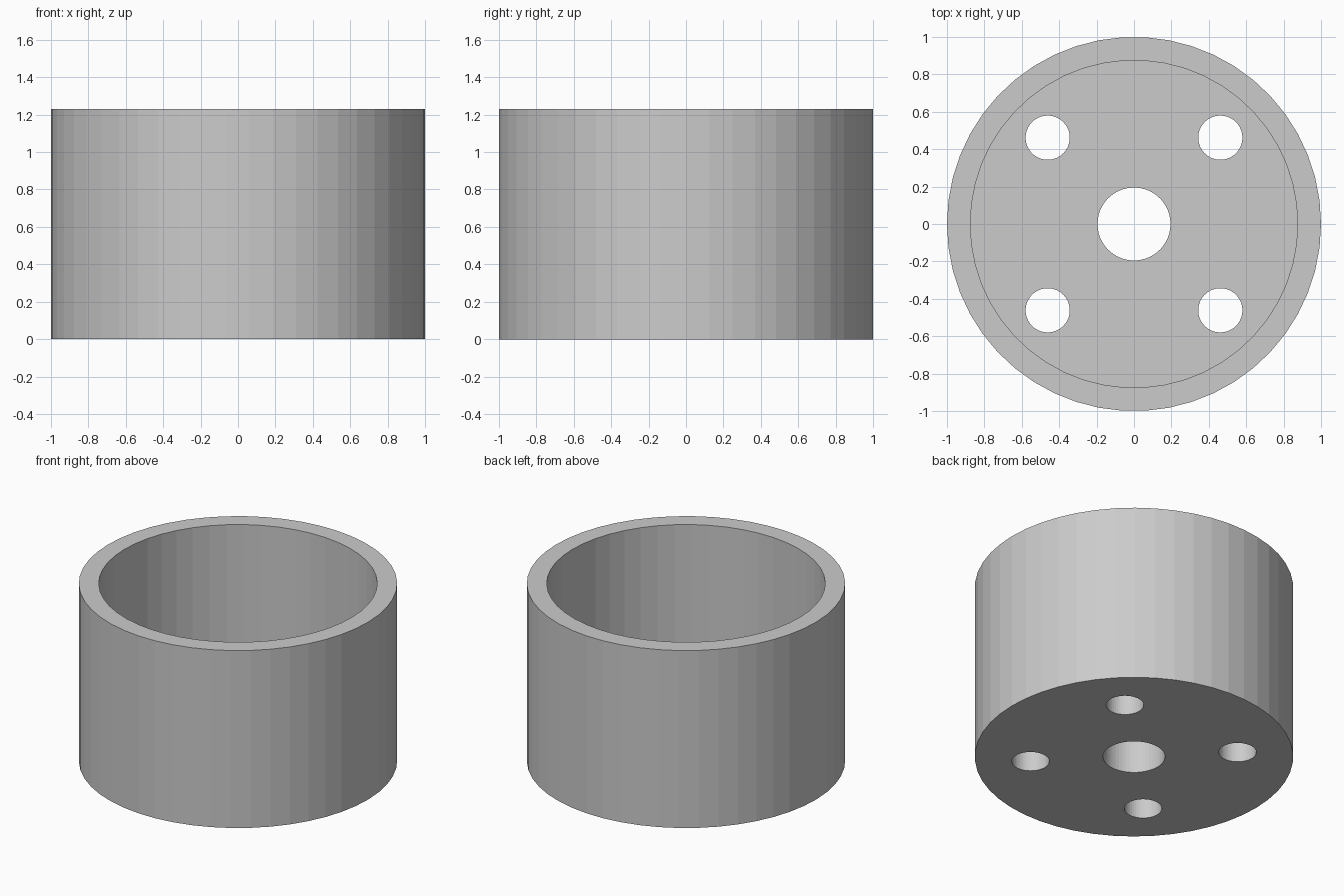
import bpy, bmesh, math

if "Cube" in bpy.data.objects:
    bpy.data.objects.remove(bpy.data.objects["Cube"])

SIDES = 50
HEIGHT, FLOOR = 1.23, 0.25

grey = bpy.data.materials.new("plain grey")
grey.diffuse_color = (0.6, 0.6, 0.6, 1)
grey.use_nodes = True
grey.node_tree.nodes["Principled BSDF"].inputs["Base Color"].default_value = grey.diffuse_color


def cylinder(name, radius, z0, z1, x=0.0, y=0.0):
    """Flat-sided upright cylinder with a corner on the +x axis."""
    bm = bmesh.new()
    ring = [bm.verts.new((x + radius * math.cos(2 * math.pi * i / SIDES),
                          y + radius * math.sin(2 * math.pi * i / SIDES), z0))
            for i in range(SIDES)]
    base = bm.faces.new(ring)
    top = bmesh.ops.extrude_face_region(bm, geom=[base], use_keep_orig=True)["geom"]
    bmesh.ops.translate(bm, vec=(0, 0, z1 - z0),
                        verts=[g for g in top if isinstance(g, bmesh.types.BMVert)])
    bmesh.ops.recalc_face_normals(bm, faces=bm.faces)
    mesh = bpy.data.meshes.new(name)
    bm.to_mesh(mesh)
    bm.free()
    mesh.materials.append(grey)
    obj = bpy.data.objects.new(name, mesh)
    bpy.context.collection.objects.link(obj)
    return obj


# Cup body
cup = cylinder("round_cup", 1.0, 0.0, HEIGHT)

# Hollow inside, centre bore and four bolt holes
cutters = [cylinder("hollow_cutter", 0.875, FLOOR, HEIGHT + 0.2),
           cylinder("bore_cutter", 0.195, -0.2, FLOOR + 0.2)]
for sx in (-1, 1):
    for sy in (-1, 1):
        cutters.append(cylinder("bolt_hole_cutter", 0.118, -0.2, FLOOR + 0.2,
                                0.4615 * sx, 0.4615 * sy))

for cutter in cutters:
    cutter.hide_render = True
    cutter.hide_set(True)
    cut = cup.modifiers.new(cutter.name, 'BOOLEAN')
    cut.operation = 'DIFFERENCE'
    cut.solver = 'EXACT'
    cut.object = cutter
